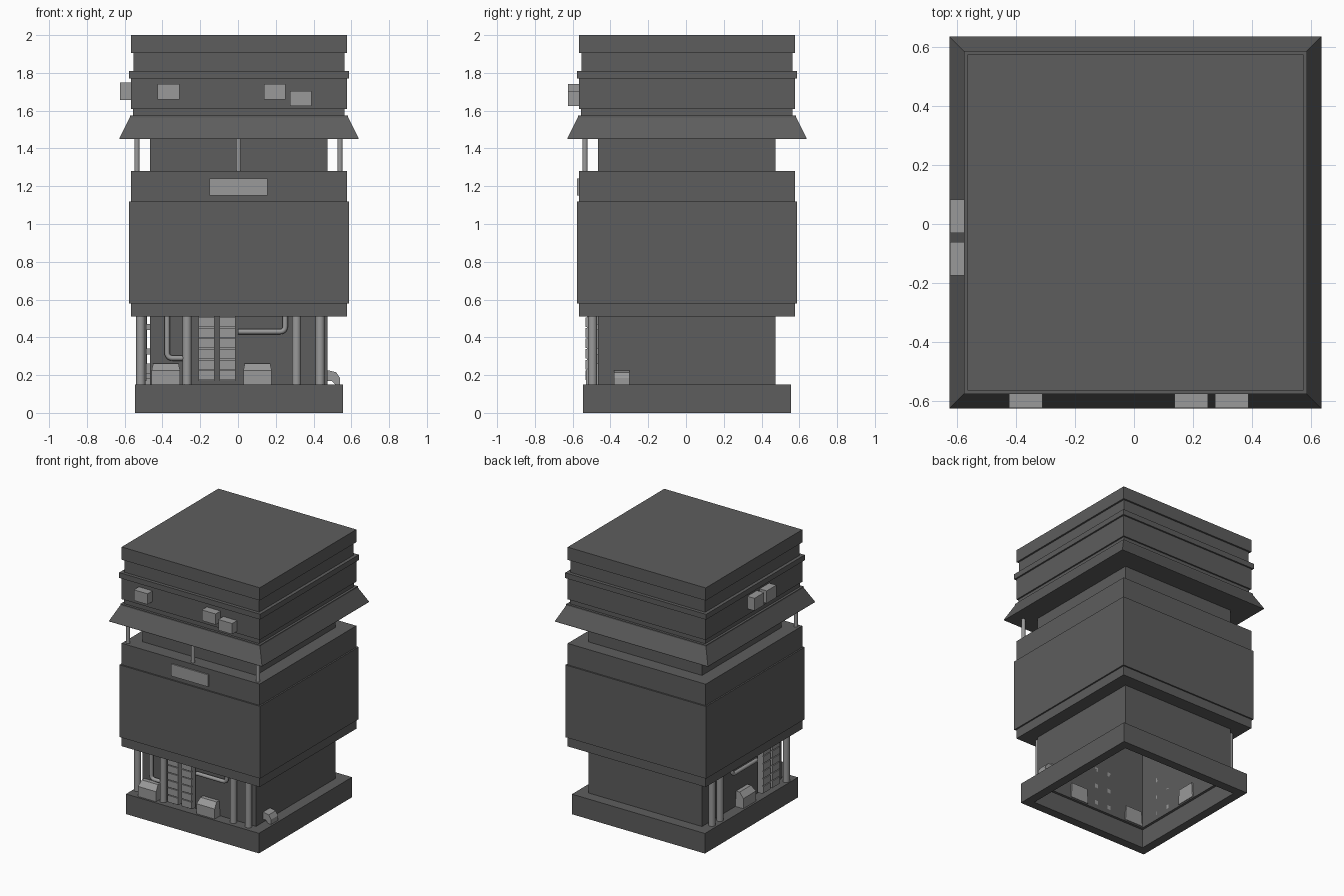
import bpy, bmesh, math
from mathutils import Vector

if "Cube" in bpy.data.objects:
    bpy.data.objects.remove(bpy.data.objects["Cube"])

C = 0.005          # plan centre of the square tiers
WALL = -0.465      # front and left wall planes

# Dark shell and lighter fittings
DARK = bpy.data.materials.new('dark_shell')
DARK.diffuse_color = (0.11, 0.11, 0.11, 1)
DARK.use_nodes = True
DARK.node_tree.nodes["Principled BSDF"].inputs["Base Color"].default_value = DARK.diffuse_color
LIGHT = bpy.data.materials.new('light_fitting')
LIGHT.diffuse_color = (0.32, 0.32, 0.32, 1)
LIGHT.use_nodes = True
LIGHT.node_tree.nodes["Principled BSDF"].inputs["Base Color"].default_value = LIGHT.diffuse_color


def finish(name, bm, mat):
    bmesh.ops.recalc_face_normals(bm, faces=bm.faces)
    me = bpy.data.meshes.new(name)
    bm.to_mesh(me)
    bm.free()
    me.materials.append(mat)
    ob = bpy.data.objects.new(name, me)
    bpy.context.collection.objects.link(ob)
    return ob


def loft(name, sections, cap_bottom=True, cap_top=True, closed=False):
    """Stack of square rings given as (half width, z)."""
    bm = bmesh.new()
    rings = [[bm.verts.new((C + sx * h, C + sy * h, z))
              for sx, sy in ((-1, -1), (1, -1), (1, 1), (-1, 1))] for h, z in sections]
    pairs = list(zip(rings, rings[1:]))
    if closed:
        pairs.append((rings[-1], rings[0]))
    for a, b in pairs:
        for i in range(4):
            j = (i + 1) % 4
            bm.faces.new((a[i], a[j], b[j], b[i]))
    if not closed:
        if cap_bottom:
            bm.faces.new(rings[0])
        if cap_top:
            bm.faces.new(rings[-1])
    return finish(name, bm, DARK)


def place(side, u, d, z):
    """u runs along the wall, d is the distance out from it."""
    if side == 'front':
        return Vector((u, WALL - d, z))
    if side == 'left':
        return Vector((WALL - d, u, z))
    return Vector((0.475 + d, u, z))


def prism(name, side, u0, u1, profile, inset=0.0):
    """Extrude a (d, z) profile along the wall; inset narrows the top."""
    top = max(z for _, z in profile)
    bm = bmesh.new()
    ends = []
    for u, s in ((u0, 1), (u1, -1)):
        ends.append([bm.verts.new(place(side, u + (s * inset if z == top else 0), d, z))
                     for d, z in profile])
    a, b = ends
    bm.faces.new(a)
    bm.faces.new(b)
    for i in range(len(a)):
        j = (i + 1) % len(a)
        bm.faces.new((a[i], a[j], b[j], b[i]))
    return finish(name, bm, LIGHT)


def block(name, side, u0, u1, d0, d1, z0, z1):
    return prism(name, side, u0, u1, [(d0, z0), (d1, z0), (d1, z1), (d0, z1)])


def smooth(ob):
    bpy.ops.object.select_all(action='DESELECT')
    ob.select_set(True)
    bpy.context.view_layer.objects.active = ob
    bpy.ops.object.shade_smooth_by_angle(angle=math.radians(40))


def post(name, loc, r, z0, z1):
    bpy.ops.mesh.primitive_cylinder_add(vertices=16, radius=r, depth=z1 - z0,
                                        location=(loc[0], loc[1], (z0 + z1) / 2))
    ob = bpy.context.object
    ob.name = name
    ob.data.materials.append(LIGHT)
    smooth(ob)


def pipe(name, side, d, p0, corner, p1, r=0.014, turn=0.03):
    """Bent pipe: two straight runs joined by a rounded elbow."""
    a, c, b = (place(side, u, d, z) for u, z in (p0, corner, p1))
    s, e = c + (a - c).normalized() * turn, c + (b - c).normalized() * turn
    pts = [a]
    for i in range(7):
        t = i / 6
        pts.append(s * (1 - t) ** 2 + c * 2 * t * (1 - t) + e * t * t)
    pts.append(b)
    cu = bpy.data.curves.new(name, 'CURVE')
    cu.dimensions = '3D'
    cu.bevel_depth, cu.bevel_resolution, cu.use_fill_caps = r, 4, True
    cu.materials.append(LIGHT)
    sp = cu.splines.new('POLY')
    sp.points.add(len(pts) - 1)
    for q, v in zip(sp.points, pts):
        q.co = (*v, 1)
    ob = bpy.data.objects.new(name, cu)
    bpy.context.collection.objects.link(ob)
    bpy.ops.object.select_all(action='DESELECT')
    ob.select_set(True)
    bpy.context.view_layer.objects.active = ob
    bpy.ops.object.convert(target='MESH')
    smooth(bpy.context.object)


# Hollow plinth and open-bottomed core
loft('plinth', [(0.55, 0), (0.55, 0.15), (0.465, 0.15), (0.465, 0.14), (0.484, 0.14), (0.484, 0)],
     closed=True)
loft('core', [(0.47, 0.15), (0.47, 1.45)], cap_bottom=False)

# Main body wrapped around the core
loft('main_body', [(0.47, 0.51), (0.571, 0.51), (0.571, 0.58), (0.582, 0.58), (0.582, 1.12),
                   (0.571, 1.12), (0.571, 1.28), (0.47, 1.28)], closed=True)

# Sloped canopy and stepped upper storey
loft('canopy', [(0.632, 1.45), (0.632, 1.456), (0.578, 1.565), (0.578, 1.575), (0.571, 1.575)])
loft('upper_storey', [(0.56, 1.575), (0.56, 1.61), (0.571, 1.61), (0.571, 1.77), (0.583, 1.77),
                      (0.583, 1.81), (0.558, 1.81), (0.558, 1.905), (0.571, 1.905), (0.571, 2.0)])

# Canopy posts
for i, x in enumerate((-0.535, 0.003, 0.54)):
    post(f'canopy_post_{i}', (x, -0.535), 0.014, 1.28, 1.455)

# Blank plate on the body front
block('blank_plate', 'front', -0.15, 0.155, 0.09, 0.111, 1.15, 1.24)

# Wall units on the upper storey
for i, (side, u, z0, z1) in enumerate((
        ('front', -0.425, 1.66, 1.74), ('front', 0.138, 1.66, 1.74),
        ('front', 0.275, 1.625, 1.705), ('left', -0.03, 1.657, 1.75),
        ('left', -0.175, 1.657, 1.75))):
    block(f'wall_unit_{i}', side, u, u + 0.114, 0.095, 0.16, z0, z1)

# Ground floor columns
for i, x in enumerate((-0.27, 0.31, 0.435)):
    post(f'front_column_{i}', place('front', x, 0.03, 0), 0.024, 0.15, 0.515)
for i, (y, d) in enumerate(((-0.45, 0.05), (0.32, 0.04), (0.415, 0.04))):
    post(f'left_column_{i}', place('left', y, d, 0), 0.024, 0.15, 0.515)

# Slatted panels in pairs
for side, starts in (('front', (-0.21, -0.097)), ('left', (-0.35, -0.24))):
    for k, u in enumerate(starts):
        block(f'{side}_panel_{k}', side, u, u + 0.085, 0.02, 0.058, 0.17, 0.515)
        for j in range(6):
            z = 0.175 + j * 0.056
            block(f'{side}_slat_{k}_{j}', side, u, u + 0.085, 0.055, 0.066, z, z + 0.05)
        for j in range(3):
            z = 0.18 + j * 0.13
            block(f'{side}_bracket_{k}_{j}', side, u + 0.03, u + 0.055, 0.0, 0.03, z, z + 0.03)

# Bent pipes
pipe('front_pipe_high', 'front', 0.025, (0.0, 0.43), (0.25, 0.43), (0.25, 0.515))
pipe('left_pipe_high', 'left', 0.035, (-0.12, 0.43), (0.17, 0.43), (0.17, 0.515))
pipe('front_pipe_low', 'front', 0.025, (-0.375, 0.515), (-0.375, 0.29), (-0.27, 0.29))

# Ground boxes with tapering, sloping lids
lid_profile = [(-0.01, 0.15), (0.065, 0.15), (0.065, 0.225), (0.03, 0.262), (-0.01, 0.262)]
for i, (side, u) in enumerate((('front', -0.457), ('front', 0.028), ('left', -0.07))):
    prism(f'ground_box_{i}', side, u, u + 0.15, lid_profile, 0.008)
prism('side_vent', 'right', -0.38, -0.298,
      [(-0.01, 0.17), (0.02, 0.17), (0.04, 0.15), (0.065, 0.15), (0.065, 0.185),
       (0.045, 0.215), (-0.01, 0.228)])
